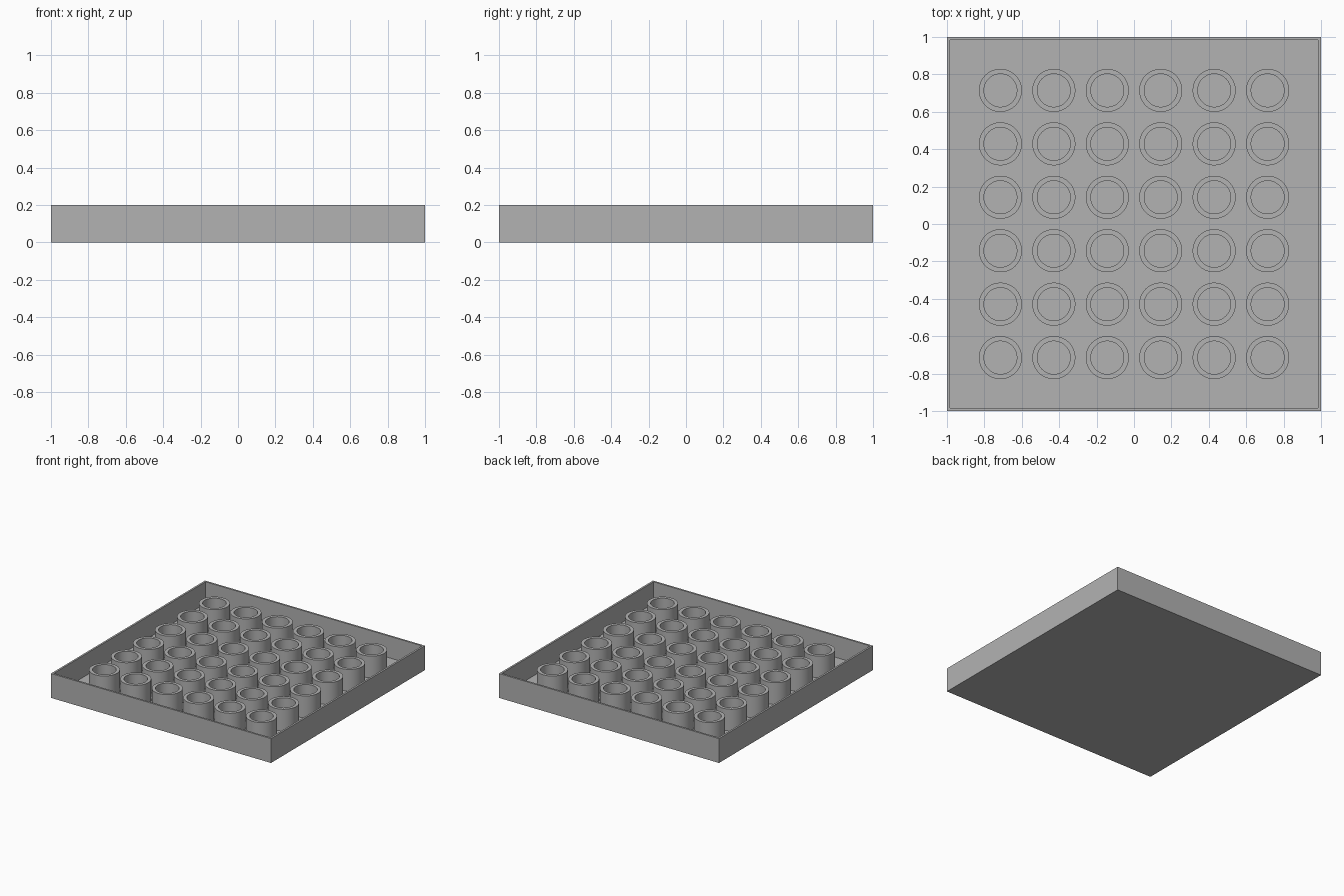
import bpy, bmesh, math
from mathutils import Matrix, Vector

cube = bpy.data.objects.get("Cube")
if cube:
    bpy.data.objects.remove(cube, do_unlink=True)

HEIGHT, WALL, FLOOR = 0.2, 0.022, 0.022
OUTER, INNER = 0.115, 0.088
COUNT, PITCH, SIDES = 6, 2 / 7, 64

# Single matte grey
grey = bpy.data.materials.new("plain grey")
grey.use_nodes = True
colour = (0.448, 0.448, 0.448, 1)
grey.diffuse_color = colour
grey.node_tree.nodes["Principled BSDF"].inputs["Base Color"].default_value = colour


def finish(bm, name):
    """Turn a bmesh into a named grey mesh."""
    bmesh.ops.recalc_face_normals(bm, faces=bm.faces)
    mesh = bpy.data.meshes.new(name)
    bm.to_mesh(mesh)
    bm.free()
    mesh.materials.append(grey)
    return mesh


def place(mesh, name, location=(0, 0, 0)):
    obj = bpy.data.objects.new(name, mesh)
    obj.location = location
    bpy.context.collection.objects.link(obj)
    return obj


# Open tray: box with an inset top pushed down to the floor
bm = bmesh.new()
bmesh.ops.create_cube(bm, size=1, matrix=Matrix.Translation((0, 0, HEIGHT / 2))
                      @ Matrix.Diagonal((2, 2, HEIGHT, 1)))
top = max(bm.faces, key=lambda f: f.calc_center_median().z)
bmesh.ops.inset_region(bm, faces=[top], thickness=WALL)
pocket = bmesh.ops.extrude_discrete_faces(bm, faces=[top])["faces"][0]
bmesh.ops.translate(bm, verts=pocket.verts, vec=Vector((0, 0, FLOOR - HEIGHT)))
place(finish(bm, "tray"), "tray")

# Holder ring: wall profile spun round the vertical axis, standing on the floor
bm = bmesh.new()
profile = [(OUTER, FLOOR), (OUTER, HEIGHT), (INNER, HEIGHT), (INNER, FLOOR)]
verts = [bm.verts.new((r, 0, z)) for r, z in profile]
edges = [bm.edges.new(pair) for pair in zip(verts, verts[1:])]
bmesh.ops.spin(bm, geom=verts + edges, cent=(0, 0, 0), axis=(0, 0, 1),
               angle=math.tau, steps=SIDES)
bmesh.ops.remove_doubles(bm, verts=bm.verts, dist=0.0005)
ring_mesh = finish(bm, "holder_ring")

# Square grid of rings sharing one mesh
rings = []
for row in range(COUNT):
    for column in range(COUNT):
        x = (column - (COUNT - 1) / 2) * PITCH
        y = (row - (COUNT - 1) / 2) * PITCH
        rings.append(place(ring_mesh, f"holder_ring_{row + 1}_{column + 1}", (x, y, 0)))

# Smooth round walls, crisp rims
for polygon in ring_mesh.polygons:
    polygon.use_smooth = abs(polygon.normal.z) < 0.5
ring_mesh.set_sharp_from_angle(angle=math.radians(30))
